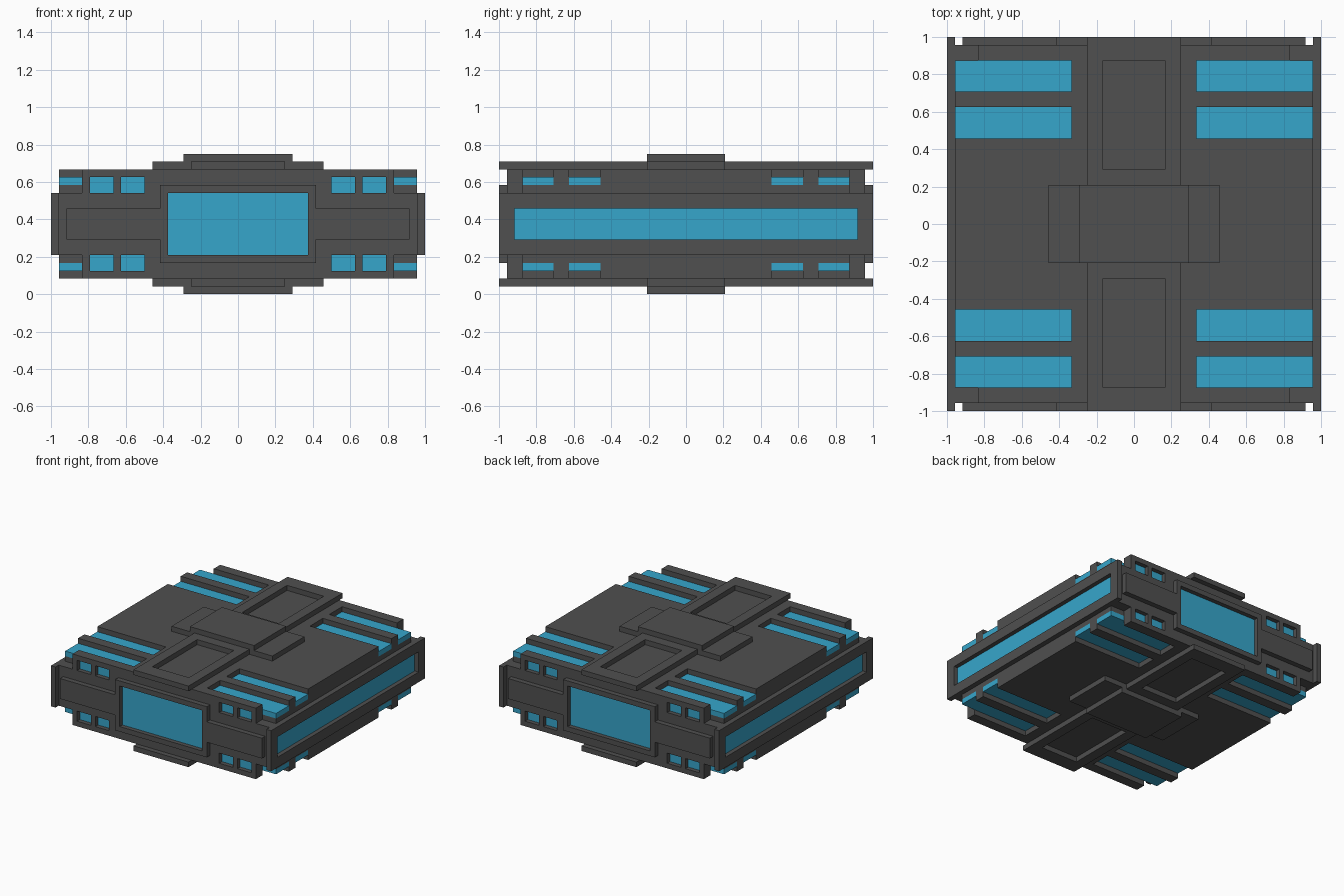
import bpy
import bmesh
from mathutils import Vector

cube = bpy.data.objects.get("Cube")
if cube:
    bpy.data.objects.remove(cube, do_unlink=True)

U = 1 / 24          # grid step that all parts snap to
MID = 9 * U         # height of the horizontal symmetry plane
PANE = 0.15         # pane thickness in grid steps


def material(name, color):
    m = bpy.data.materials.new(name)
    m.use_nodes = True
    m.diffuse_color = color
    m.node_tree.nodes["Principled BSDF"].inputs["Base Color"].default_value = color
    return m


GREY = material("dark grey", (0.08, 0.08, 0.08, 1))
BLUE = material("glowing blue", (0.037, 0.38, 0.60, 1))


def part(name, mat, boxes, mirror=""):
    """Boxes given as (x range, y range, z range) in grid steps, mirrored on the named axes."""
    bm = bmesh.new()
    for ranges in boxes:
        lo, hi = (Vector(r[i] for r in ranges) * U for i in (0, 1))
        verts = bmesh.ops.create_cube(bm, size=1)["verts"]
        bmesh.ops.scale(bm, vec=hi - lo, verts=verts)
        bmesh.ops.translate(bm, vec=(lo + hi) / 2, verts=verts)
    mesh = bpy.data.meshes.new(name)
    bm.to_mesh(mesh)
    bm.free()
    mesh.materials.append(mat)
    ob = bpy.data.objects.new(name, mesh)
    ob.location.z = MID
    bpy.context.collection.objects.link(ob)
    if mirror:
        mod = ob.modifiers.new("Mirror", "MIRROR")
        mod.use_axis = [a in mirror for a in "xyz"]
        mod.use_mirror_merge = False
    return ob


def sym(v):
    return (-v, v)


# Central body and raised decks above and below
part("core_block", GREY, [(sym(23), sym(23), sym(4))])
part("middle_deck", GREY, [(sym(23), sym(11), (4, 7))], "z")
part("deck_neck", GREY, [(sym(8), (11, 21), (4, 7))], "yz")
part("deck_rib", GREY, [((8, 23), (15, 17), (4, 7))], "xyz")

# Grooves with blue strips
slots = [(11, 15), (17, 21)]
part("groove_floor", GREY, [((8, 23), s, (4, 5)) for s in slots], "xyz")
part("light_strip", BLUE, [((8, 23), s, (5, 6)) for s in slots], "xyz")

# End ridges with pairs of small windows
ports = [(12, 15), (16, 19)]
part("end_ridge", GREY, [(sym(20), (21, 22), (4, 7)),
                         (sym(20), (22, 23), (6, 7)),
                         (sym(12), (22, 23), (4, 6))], "yz")
part("port_divider", GREY, [(p, (22, 23), (4, 6)) for p in [(15, 16), (19, 20)]], "xyz")
part("port_pane", BLUE, [(p, (22, 22 + PANE), (4, 6)) for p in ports], "xyz")

# Framed spine and stepped plate in the middle
part("spine_frame_ends", GREY, [(sym(6), (5, 7), (7, 8)),
                                (sym(6), (21, 24), (7, 8))], "yz")
part("spine_frame_rails", GREY, [((4, 6), (7, 21), (7, 8))], "xyz")
part("cross_plate", GREY, [(sym(11), sym(5), (7, 8)),
                           (sym(7), sym(5), (8, 9))], "z")

# Front and back: window frame, pane and flanking bars
part("end_frame_rails", GREY, [(sym(10), (23, 24), (4, 5))], "yz")
part("end_frame_posts", GREY, [((9, 10), (23, 24), sym(4))], "xy")
part("end_pane", BLUE, [(sym(9), (23, 23 + PANE), sym(4))], "y")
part("end_bar", GREY, [((10, 22), (23, 24), sym(2))], "xy")

# Left and right: long window frame and pane
part("side_frame_rails", GREY, [((23, 24), sym(24), (2, 4))], "xz")
part("side_frame_posts", GREY, [((23, 24), (22, 24), sym(2))], "xy")
part("side_pane", BLUE, [((23, 23 + PANE), sym(22), sym(2))], "x")
